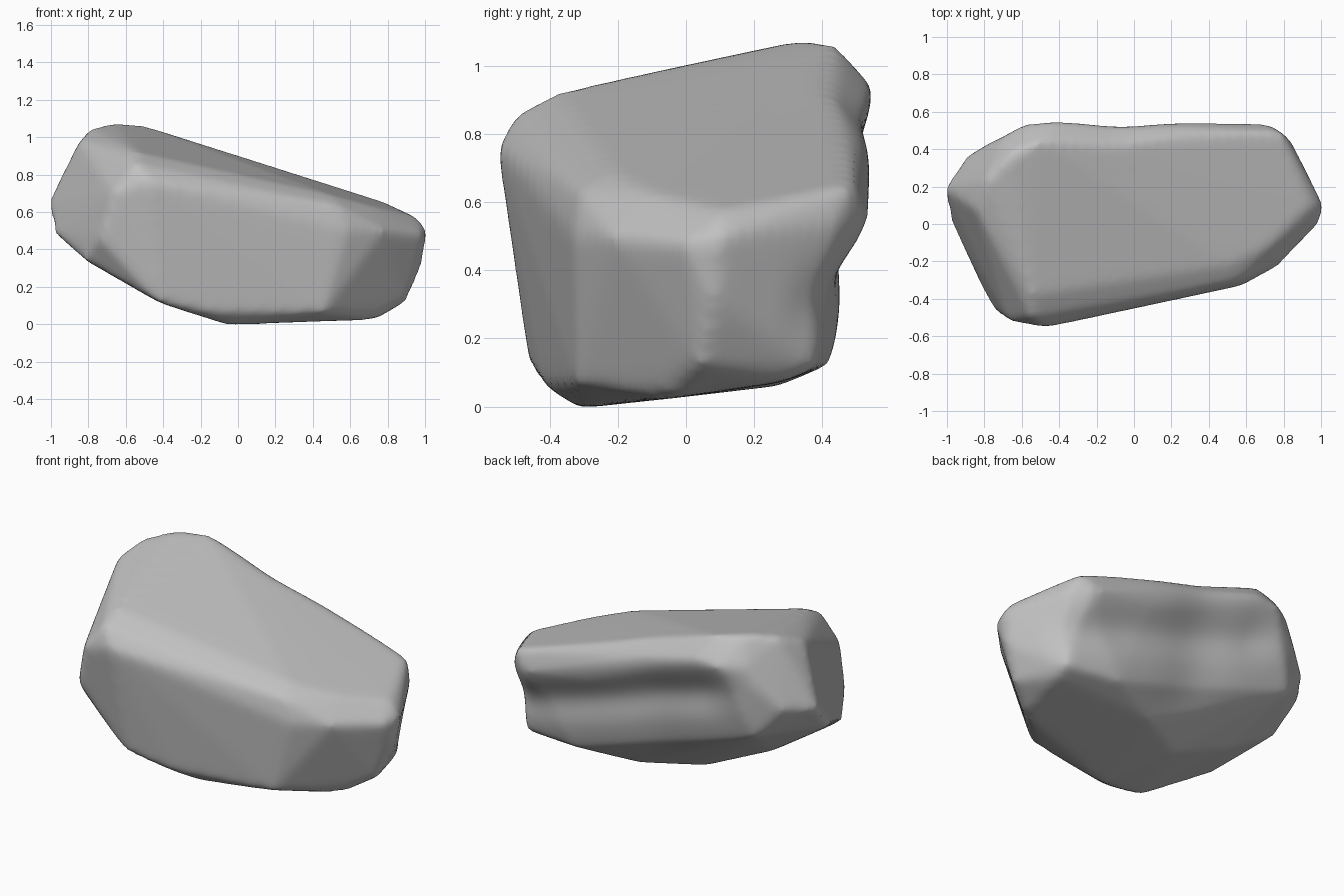
import bpy
import bmesh
from math import exp

default_cube = bpy.data.objects.get("Cube")
if default_cube:
    bpy.data.objects.remove(default_cube, do_unlink=True)

# Corners of the boulder before wear
top_corners = [
    (-.54, -.38, .92), (.50, -.22, .69), (.72, -.12, .63), (.95, .10, .575),
    (.79, .49, .65), (.47, .50, .72), (-.50, .44, 1.06), (-.66, .37, 1.08),
    (-.79, .24, 1.05), (-.85, .08, .98),
]
waist_corners = [
    (-1.015, .19, .65), (-.98, .02, .48), (-.90, .36, .68), (-.71, .46, .92),
    (-.59, .54, .92), (-.43, .56, .93), (-.74, -.47, .46), (-.67, -.52, .70),
    (-.47, -.555, .76), (-.55, -.50, .86), (.54, -.31, .63), (.58, -.33, .50),
    (.78, -.22, .50), (.99, .0, .48), (1.015, .10, .50), (.84, .45, .54),
    (.72, .54, .55), (.30, .54, .60),
]
base_corners = [
    (-.82, -.32, .34), (-.42, -.46, .11), (-.15, -.42, .06), (-.05, -.32, -.008),
    (.46, -.32, .06), (.73, -.06, .02), (.90, .04, .12), (.985, .08, .31),
    (.79, .28, .07), (.80, .38, .11), (.46, .42, .12), (.12, .28, .06),
    (-.20, .10, .06), (-.62, .08, .25), (-.75, .42, .50),
]


def hull_mesh(name, points):
    """Wrap a closed skin round the corner points."""
    bm = bmesh.new()
    for point in points:
        bm.verts.new(point)
    bmesh.ops.convex_hull(bm, input=bm.verts[:])
    loose = [v for v in bm.verts if not v.link_faces]
    bmesh.ops.delete(bm, geom=loose, context="VERTS")
    bmesh.ops.recalc_face_normals(bm, faces=bm.faces[:])
    mesh = bpy.data.meshes.new(name)
    bm.to_mesh(mesh)
    bm.free()
    return mesh


def bake_modifiers(obj):
    """Replace the mesh with its modified result."""
    graph = bpy.context.evaluated_depsgraph_get()
    baked = bpy.data.meshes.new_from_object(obj.evaluated_get(graph))
    obj.modifiers.clear()
    obj.data = baked


def bump(value, centre, width):
    return exp(-((value - centre) / width) ** 2)


def fade(value, low, high):
    t = min(max((value - low) / (high - low), 0), 1)
    return t * t * (3 - 2 * t)


# Boulder body with worn, rounded edges
boulder = bpy.data.objects.new(
    "boulder", hull_mesh("boulder", top_corners + waist_corners + base_corners))
bpy.context.collection.objects.link(boulder)
remesh = boulder.modifiers.new("even_skin", "REMESH")
remesh.mode = "VOXEL"
remesh.voxel_size = 0.02
wear = boulder.modifiers.new("edge_wear", "SMOOTH")
wear.factor = 0.5
wear.iterations = 18
bake_modifiers(boulder)

# Sloping groove along the back under the rim, and a shallow dip in the rim
for vert in boulder.data.vertices:
    x, y, z = vert.co
    along = fade(x, -.8, -.4) * (1 - fade(x, .75, 1.1))
    groove = .05 * along * bump(z, .57 - .31 * x, .13)
    dip = .025 * bump(x, -.08, .22)
    vert.co.y -= (groove + dip) * fade(y, .25, .45)

# Rest the lowest point on the ground
ground = min(v.co.z for v in boulder.data.vertices)
for vert in boulder.data.vertices:
    vert.co.z -= ground

# Stone material
stone = bpy.data.materials.new("grey_stone")
stone.use_nodes = True
colour = (.53, .53, .53, 1)
stone.diffuse_color = colour
stone.node_tree.nodes["Principled BSDF"].inputs["Base Color"].default_value = colour
boulder.data.materials.clear()
boulder.data.materials.append(stone)
for face in boulder.data.polygons:
    face.use_smooth = True
    face.material_index = 0
